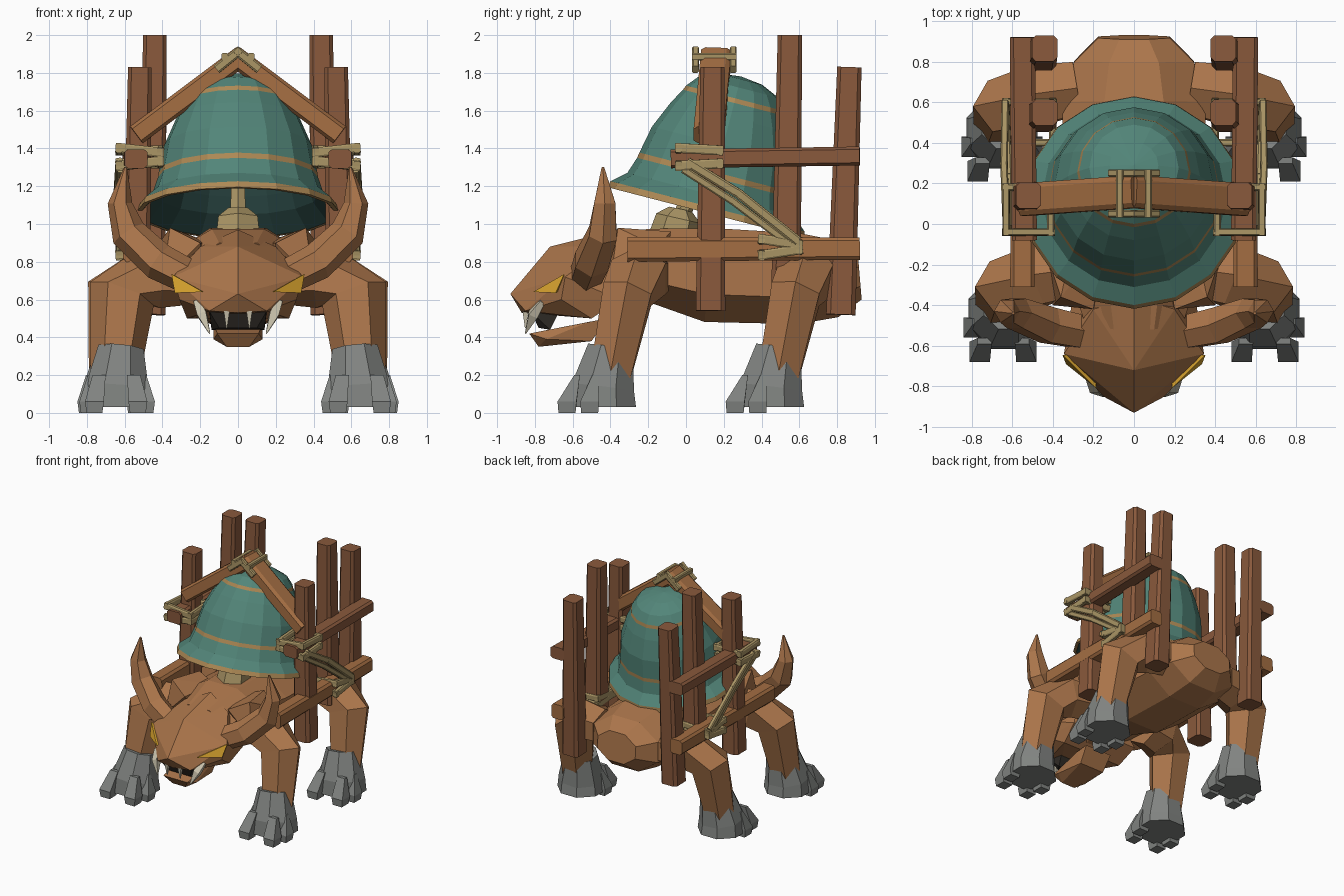
import bpy, bmesh, math
from mathutils import Vector as V, Matrix

if "Cube" in bpy.data.objects:
    bpy.data.objects.remove(bpy.data.objects["Cube"])

def mat(name, c):
    m = bpy.data.materials.new(name)
    m.diffuse_color = (*c, 1)
    m.use_nodes = True
    m.node_tree.nodes["Principled BSDF"].inputs["Base Color"].default_value = m.diffuse_color
    return m

HIDE = mat("hide", (.41, .18, .07))
WOOD = mat("wood", (.25, .1, .045))
PALE = mat("pale_wood", (.37, .155, .055))
STONE = mat("stone", (.22, .23, .22))
BELL = mat("bell_green", (.085, .235, .19))
DARK = mat("dark_inside", (.02, .055, .05))
GOLD = mat("gold_band", (.42, .25, .09))
ROPE = mat("rope", (.40, .30, .13))
EYE = mat("eye_yellow", (.75, .4, .03))
BONE = mat("bone", (.6, .55, .42))
MOUTH = mat("mouth_dark", (.03, .025, .02))

def finish(bm, name, m, mirror=False):
    bmesh.ops.recalc_face_normals(bm, faces=bm.faces)
    me = bpy.data.meshes.new(name)
    bm.to_mesh(me)
    bm.free()
    ob = bpy.data.objects.new(name, me)
    bpy.context.collection.objects.link(ob)
    for k in (m if isinstance(m, list) else [m]):
        me.materials.append(k)
    if mirror:
        ob.modifiers.new("mirror", 'MIRROR')
    return ob

def skin(bm, rings):
    """Join rings of points with quads and cap both ends."""
    rs = [[bm.verts.new(p) for p in r] for r in rings]
    n = len(rs[0])
    for a, b in zip(rs, rs[1:]):
        for i in range(n):
            bm.faces.new((a[i], a[(i + 1) % n], b[(i + 1) % n], b[i]))
    bm.faces.new(rs[0][::-1])
    bm.faces.new(rs[-1])

def tube(bm, pts, radii, n=6, ref=(0, 1, 0), turn=.5):
    """Faceted tube along points; a radius may be a (side, up) pair."""
    pts = [V(p) for p in pts]
    rings = []
    for i, p in enumerate(pts):
        t = (pts[min(i + 1, len(pts) - 1)] - pts[max(i - 1, 0)]).normalized()
        s = t.cross(V(ref)).normalized()
        u = s.cross(t)
        a, b = radii[i] if isinstance(radii[i], tuple) else (radii[i], radii[i])
        ang = [2 * math.pi * (k + turn) / n for k in range(n)]
        rings.append([p + s * a * math.cos(w) + u * b * math.sin(w) for w in ang])
    skin(bm, rings)

def beam(bm, p, q, w, h, w2=None, ref=(0, 1, 0), c=.3):
    """Timber with cut corners; half sizes w, h."""
    p, q = V(p), V(q)
    t = (q - p).normalized()
    s = t.cross(V(ref)).normalized()
    u = s.cross(t)
    k = 1 - c
    sec = [(1, -k), (1, k), (k, 1), (-k, 1), (-1, k), (-1, -k), (-k, -1), (k, -1)]
    f = (w2 or w) / w
    skin(bm, [[e + s * x * w * g + u * y * h * g for x, y in sec] for e, g in ((p, 1), (q, f))])

def hull(bm, pts, sym=False):
    if sym:
        pts = pts + [(-x, y, z) for x, y, z in pts if x]
    vs = [bm.verts.new(p) for p in pts]
    r = bmesh.ops.convex_hull(bm, input=vs)
    junk = [g for g in r["geom_interior"] if isinstance(g, bmesh.types.BMVert)]
    bmesh.ops.delete(bm, geom=junk, context='VERTS')

def cord(bm, pts, r=.026, closed=True):
    ends = pts[1:] + pts[:1] if closed else pts[1:]
    for a, b in zip(pts, ends):
        d = (V(b) - V(a)).normalized() * .018
        beam(bm, V(a) - d, V(b) + d, .018, r, ref=(.02, .03, .99), c=.35)

# Bell: lathed shell with gold bands, tilted to open forwards
prof = [(.515, 0), (.54, 0), (.53, .035), (.455, .1), (.425, .19), (.42, .22), (.39, .37), (.325, .52),
        (.28, .60), (.27, .625), (.22, .685), (.12, .73), (0, .745)]
inner = [(0, .70), (.19, .65), (.36, .37), (.40, .19), (.43, .1), (.515, 0)]
bm = bmesh.new()
N = 16
line = prof + inner
rings = [[bm.verts.new((r * math.sin(2 * math.pi * i / N), -r * math.cos(2 * math.pi * i / N), h))
          for i in range(N)] for r, h in line]
for j in range(len(line) - 1):
    for i in range(N):
        f = bm.faces.new((rings[j][i], rings[j][(i + 1) % N], rings[j + 1][(i + 1) % N], rings[j + 1][i]))
        f.material_index = 1 if j in (0, 1, 4, 8) else 2 if j >= len(prof) - 1 else 0
bmesh.ops.remove_doubles(bm, verts=bm.verts, dist=.0005)
bmesh.ops.transform(bm, verts=bm.verts,
                    matrix=Matrix.Translation((0, .105, 1.06)) @ Matrix.Rotation(math.radians(-14.5), 4, 'X'))
finish(bm, "bell", [BELL, GOLD, DARK])

# Clapper
bm = bmesh.new()
tube(bm, [(0, .2, 1.6), (0, -.02, 1.05)], [.04, .045], 6)
tube(bm, [(0, -.03, 1.08), (0, -.04, 1.03), (0, -.06, .95), (0, -.07, .88)], [.06, .12, .13, .07], 6)
finish(bm, "clapper", ROPE)

# Body
bm = bmesh.new()
tube(bm, [(0, -.48, .72), (0, -.2, .78), (0, .12, .73), (0, .6, .71), (0, .8, .71), (0, .92, .72)],
     [(.26, .2), (.36, .21), (.39, .27), (.38, .26), (.32, .22), (.19, .13)], 8, ref=(0, 0, 1))
finish(bm, "body", HIDE)
bm = bmesh.new()
hull(bm, [(.2, -.42, .9), (.36, -.36, .98), (.43, -.15, .88), (.3, -.08, .96), (.15, -.1, .9),
          (.4, -.4, .7), (.42, -.12, .66), (.15, -.25, .65)])
finish(bm, "shoulders", HIDE, True)

# Head with lower jaw
bm = bmesh.new()
hull(bm, [(0, -.93, .63), (0, -.72, .88), (0, -.36, .97), (.2, -.42, .88), (.345, -.64, .72), (.31, -.66, .6),
          (.15, -.85, .54), (0, -.87, .53), (.27, -.5, .5), (.3, -.35, .6)], True)
finish(bm, "head", HIDE)
bm = bmesh.new()
hull(bm, [(.11, -.83, .42), (.06, -.78, .35), (.13, -.74, .39), (.13, -.52, .48), (.11, -.5, .38),
          (0, -.76, .39), (.12, -.42, .5)], True)
finish(bm, "lower_jaw", HIDE)
bm = bmesh.new()
hull(bm, [(.15, -.82, .535), (.14, -.72, .44), (.1, -.78, .45), (.15, -.68, .52)], True)
finish(bm, "mouth", MOUTH)

# Eyes, fangs and horns
bm = bmesh.new()
hull(bm, [(.352, -.645, .735), (.335, -.69, .635), (.185, -.81, .64), (.2, -.65, .66)])
finish(bm, "eyes", EYE, True)
bm = bmesh.new()
tube(bm, [(.22, -.76, .59), (.19, -.81, .52), (.15, -.85, .42)], [.02, .035, .004], 4)
tube(bm, [(.06, -.85, .54), (.06, -.85, .45)], [.022, .004], 4)
finish(bm, "fangs", BONE, True)
bm = bmesh.new()
tube(bm, [(.22, -.54, .7), (.42, -.5, .8), (.58, -.44, .95), (.625, -.43, 1.11), (.595, -.44, 1.3)],
     [.09, .1, (.095, .085), .065, .008], 6, turn=0)
finish(bm, "horns", HIDE, True)

# Legs, feet and toes
for name, y, dx in (("front", -.4, 0), ("rear", .49, .01)):
    bm = bmesh.new()
    tube(bm, [(.28, y + .18, .72), (.46, y + .15, .72), (.615 + dx, y + .09, .63), (.65 + dx, y, .2)],
         [.15, (.17, .17), (.18, .15), (.13, .125)], 6, turn=0)
    finish(bm, name + "_legs", HIDE, True)
    bm = bmesh.new()
    fx, fy = .64 + dx, y - .04
    tube(bm, [(fx, fy, .03), (fx, fy, .13), (fx - .02, fy + .04, .34)], [.19, .18, .13], 8, ref=(0, 1, 0))
    for ox, oy in ((-.11, -.19), (.12, -.19), (.15, -.07), (-.15, -.07)):
        cx, cy = fx + ox, fy + oy
        hull(bm, [(cx + a * .042, cy + b * .045, 0) for a in (-1, 1) for b in (-1, 1)]
             + [(cx + a * .05, cy + b * .05, .06) for a in (-1, 1) for b in (-1, 1)]
             + [(cx - ox * .2 + a * .035, cy - oy * .2 + b * .03, .2) for a in (-1, 1) for b in (0, 1)])
    finish(bm, name + "_feet", STONE, True)

# Upright posts
bm = bmesh.new()
for x0, x1, y0, y1, z0, z1 in ((.54, .52, .13, .14, .54, 1.83), (.46, .44, .53, .55, .68, 2.0),
                               (.46, .44, .82, .865, .52, 1.83)):
    beam(bm, (x0, y0, z0), (x1, y1, z1), .075, .078, .062)
finish(bm, "posts", WOOD, True)

# Side rails
bm = bmesh.new()
beam(bm, (.54, -.08, 1.345), (.55, .92, 1.36), .062, .05, ref=(0, 0, 1))
finish(bm, "upper_rails", WOOD, True)
bm = bmesh.new()
beam(bm, (.55, -.31, .865), (.55, .92, .87), .06, .065, .055, ref=(0, 0, 1))
finish(bm, "lower_rails", PALE, True)

# Roof beams over the bell
bm = bmesh.new()
beam(bm, (.54, .12, 1.47), (-.02, .16, 1.89), .055, .08)
finish(bm, "roof_beams", PALE, True)

# Rope lashings at post, lower rail and roof peak
bm = bmesh.new()
for z, d in ((1.32, .012), (1.39, -.012)):
    cord(bm, [(.41, -.04, z + d), (.63, -.04, z - d), (.63, .18, z), (.41, .18, z)])
for z, d in ((.85, .015), (.905, -.015)):
    cord(bm, [(.40, .4, z + d), (.63, .4, z - d), (.63, .6, z + d), (.40, .6, z)])
cord(bm, [(.63, .02, 1.32), (.64, .28, 1.16), (.635, .58, .92)], .025, False)
cord(bm, [(.62, .0, 1.28), (.62, .25, 1.12), (.63, .54, .9)], .02, False)
finish(bm, "side_ropes", ROPE, True)
bm = bmesh.new()
for y in (.05, .25):
    cord(bm, [(.1, y, 1.83), (0, y, 1.91), (-.1, y, 1.83)], .024, False)
for x, z in ((.07, 1.885), (-.07, 1.885)):
    cord(bm, [(x, .05, z), (x, .25, z)], .02, False)
finish(bm, "peak_rope", ROPE)
